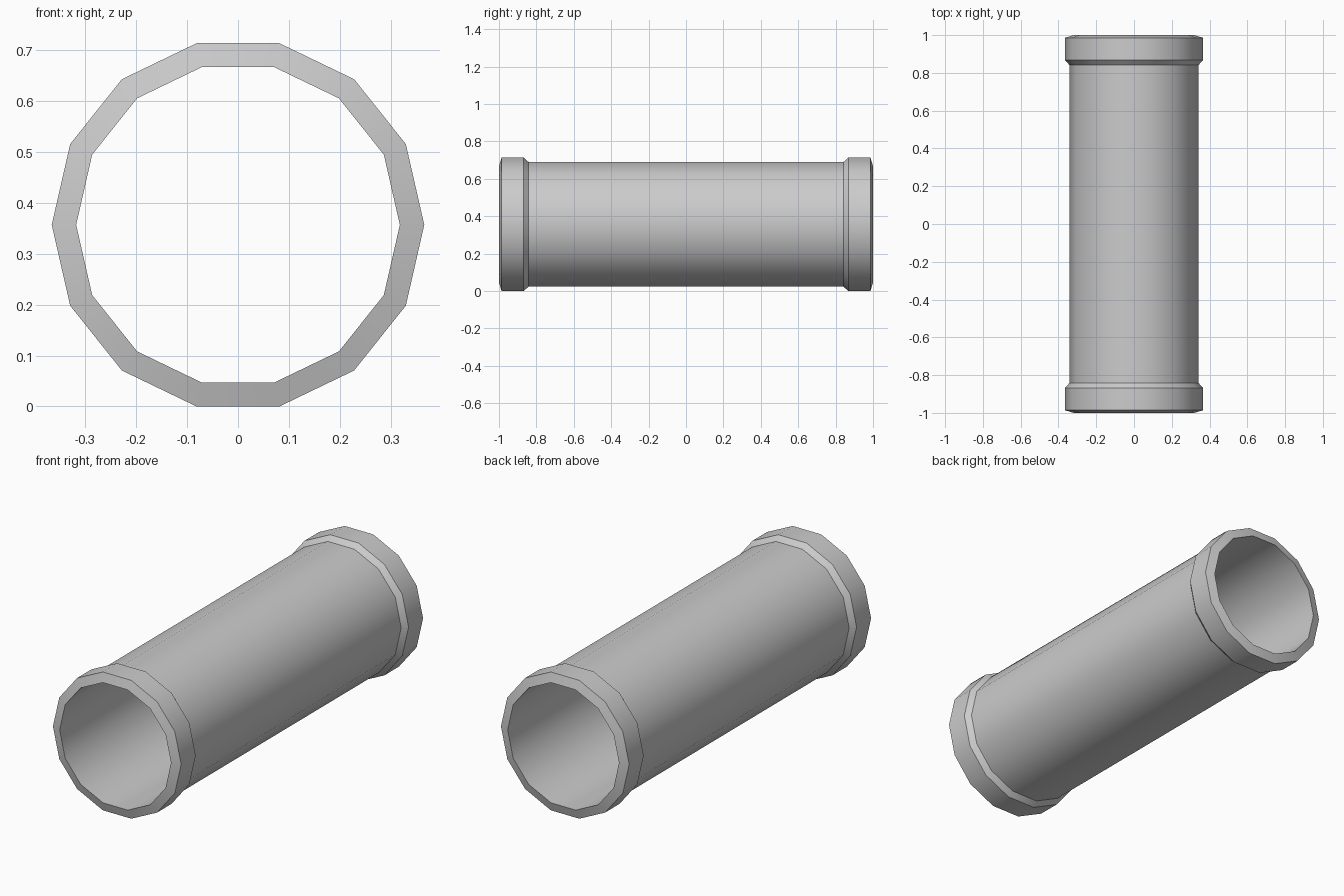
import bpy, bmesh, math

cube = bpy.data.objects.get("Cube")
if cube:
    bpy.data.objects.remove(cube, do_unlink=True)

SIDES = 14
RIM, WALL, BORE = 0.366, 0.342, 0.318            # corner radii
AXIS_Z = RIM * math.cos(math.pi / SIDES)         # the flat underside rests on the ground
CHAMFER_IN, CHAMFER_OUT, END_EDGE, END = 0.842, 0.868, 0.986, 1.0

grey = bpy.data.materials.new("pipe_grey")
grey.use_nodes = True
colour = (0.6, 0.6, 0.6, 1)
grey.diffuse_color = colour
grey.node_tree.nodes["Principled BSDF"].inputs["Base Color"].default_value = colour


def lathe(name, *profiles):
    """Turn open (radius, y) profiles around the pipe axis into one object."""
    bm = bmesh.new()
    for profile in profiles:
        rings = []
        for r, y in profile:
            angles = [math.tau * k / SIDES for k in range(SIDES)]
            rings.append([bm.verts.new((r * math.cos(a), y, r * math.sin(a)))
                          for a in angles])
        for a, b in zip(rings, rings[1:]):
            for k in range(SIDES):
                n = (k + 1) % SIDES
                bm.faces.new((a[k], a[n], b[n], b[k]))
    mesh = bpy.data.meshes.new(name)
    bm.to_mesh(mesh)
    bm.free()
    mesh.materials.append(grey)
    obj = bpy.data.objects.new(name, mesh)
    obj.location.z = AXIS_Z
    bpy.context.collection.objects.link(obj)
    bpy.ops.object.select_all(action='DESELECT')
    obj.select_set(True)
    bpy.context.view_layer.objects.active = obj
    bpy.ops.object.shade_smooth_by_angle(angle=math.radians(30))
    return obj


# Pipe: outer wall between the collars, and the bore running right through
lathe("pipe_wall",
      [(WALL, CHAMFER_IN), (WALL, -CHAMFER_IN)],
      [(BORE, -END), (BORE, END)])

# Collars: sloped end face, flat band and chamfer down to the wall
collar = [(BORE, END), (RIM, END_EDGE), (RIM, CHAMFER_OUT), (WALL, CHAMFER_IN)]
lathe("back_collar", collar)
lathe("front_collar", [(r, -y) for r, y in reversed(collar)])
